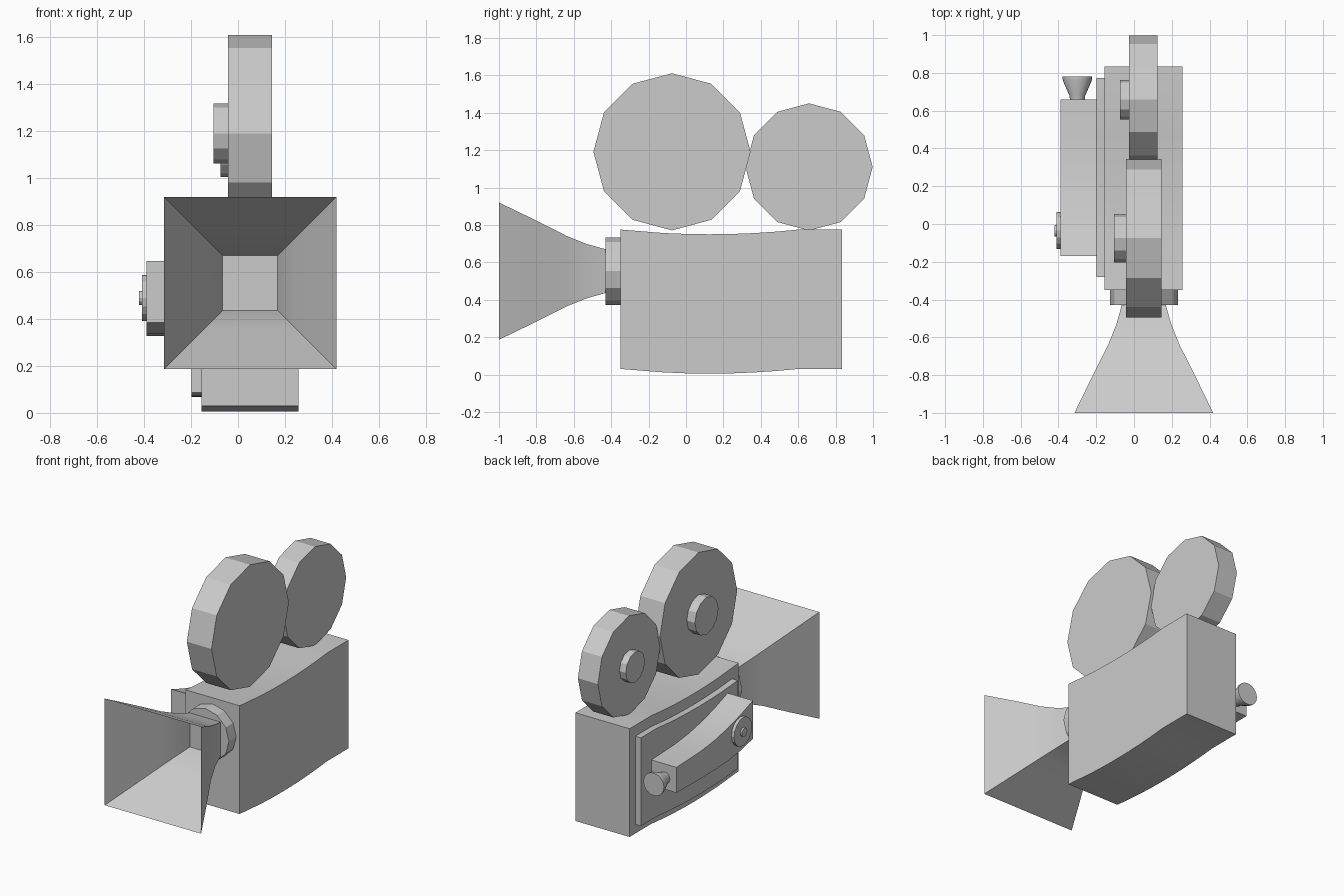
import bpy, bmesh
from math import cos, sin, pi, radians

if "Cube" in bpy.data.objects:
    bpy.data.objects.remove(bpy.data.objects["Cube"])


def finish(name, bm, smooth=False):
    bmesh.ops.recalc_face_normals(bm, faces=bm.faces)
    mesh = bpy.data.meshes.new(name)
    bm.to_mesh(mesh)
    bm.free()
    ob = bpy.data.objects.new(name, mesh)
    bpy.context.collection.objects.link(ob)
    if smooth:
        bpy.ops.object.select_all(action='DESELECT')
        bpy.context.view_layer.objects.active = ob
        ob.select_set(True)
        bpy.ops.object.shade_smooth_by_angle(angle=radians(25))
    return ob


def loft(name, rings, caps=True, smooth=False):
    """Skin a list of closed rings that share a point count."""
    bm = bmesh.new()
    loops = [[bm.verts.new(p) for p in ring] for ring in rings]
    n = len(loops[0])
    for a, b in zip(loops, loops[1:]):
        for i in range(n):
            j = (i + 1) % n
            bm.faces.new((a[i], a[j], b[j], b[i]))
    if caps:
        bm.faces.new(loops[0])
        bm.faces.new(loops[-1])
    return finish(name, bm, smooth)


def bar(name, x0, x1, stations):
    """Box running along y; stations are (y, bottom z, top z)."""
    return loft(name, [[(x0, y, b), (x1, y, b), (x1, y, t), (x0, y, t)]
                       for y, b, t in stations], smooth=True)


def disc_x(name, x0, x1, y, z, r, n=12):
    return loft(name, [[(x, y + r * sin(2 * pi * i / n), z + r * cos(2 * pi * i / n))
                        for i in range(n)] for x in (x0, x1)])


def turned_y(name, x, z, profile, n, smooth=False):
    """Round part along y; profile is (y, radius)."""
    return loft(name, [[(x + r * sin(2 * pi * i / n), y, z + r * cos(2 * pi * i / n))
                        for i in range(n)] for y, r in profile], smooth=smooth)


def sag(y):
    return -0.025 * max(0, 1 - ((y - 0.125) / 0.475) ** 2)


# Camera body and side door, both with a gentle sag
def sagging(ys, bottom, top):
    return [(y, bottom + sag(y), top + sag(y)) for y in ys]


mid = [-0.12, 0.0, 0.125, 0.25, 0.36, 0.48, 0.6]
bar("body", -0.155, 0.257, sagging([-0.35] + mid + [0.835], 0.03, 0.775))
bar("side_door", -0.198, -0.15, sagging([-0.28] + mid + [0.773], 0.093, 0.7))

# Viewfinder tube with eyepiece and dial
bar("viewfinder", -0.39, -0.195, [(-0.17, 0.385, 0.648), (-0.04, 0.355, 0.602),
    (0.1, 0.336, 0.562), (0.25, 0.328, 0.532), (0.4, 0.327, 0.515), (0.66, 0.33, 0.505)])
turned_y("eyepiece", -0.3, 0.41, [(0.65, 0.038), (0.68, 0.042), (0.76, 0.077), (0.78, 0.078)], 20, True)
disc_x("dial", -0.41, -0.38, -0.035, 0.49, 0.098, 16)
disc_x("dial_knob", -0.422, -0.405, -0.035, 0.49, 0.03, 12)

# Film reels with hubs
for size, x0, x1, hub_x, y, z, r, hub_r in (
        ("front", -0.043, 0.145, -0.105, -0.075, 1.191, 0.42, 0.128),
        ("rear", -0.027, 0.125, -0.075, 0.658, 1.11, 0.34, 0.104)):
    disc_x(size + "_reel", x0, x1, y, z, r)
    disc_x(size + "_reel_hub", hub_x, x0 + 0.01, y, z, hub_r)

# Lens ring and flared square hood
cx, cz = 0.052, 0.553
turned_y("lens_ring", cx, cz, [(-0.43, 0.18), (-0.34, 0.18)], 12)
loft("lens_hood", [[(cx + sx * h, y, cz + sz * h) for sx, sz in ((-1, -1), (1, -1), (1, 1), (-1, 1))]
     for y, h in ((-1.0, 0.367), (-0.8, 0.27), (-0.64, 0.189), (-0.53, 0.145), (-0.43, 0.117))],
     caps=False, smooth=True)
